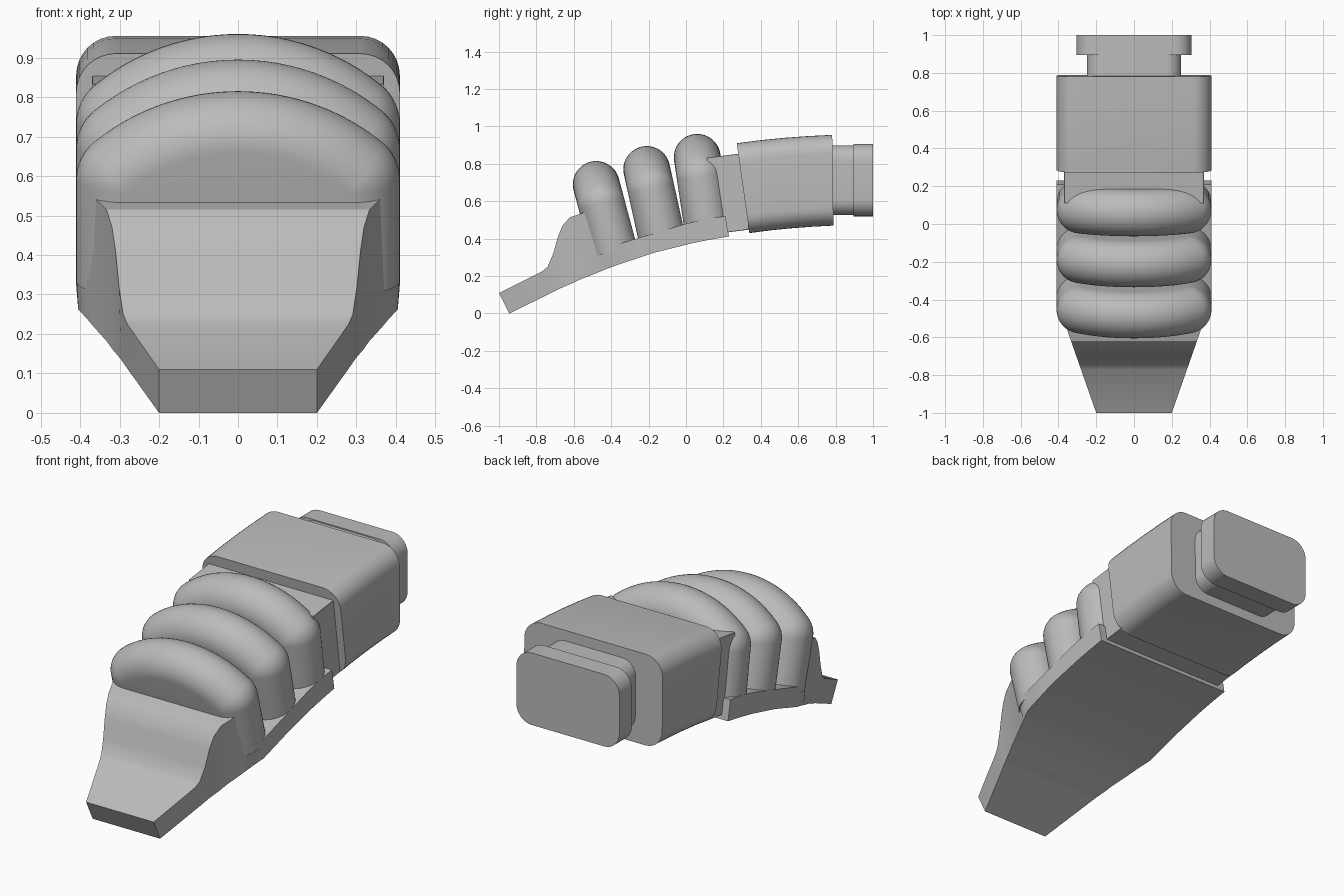
import bpy
import bmesh
from math import sin, cos, pi, radians, acos

cube = bpy.data.objects.get("Cube")
if cube:
    bpy.data.objects.remove(cube, do_unlink=True)

grey = bpy.data.materials.new("plain grey")
grey.use_nodes = True
colour = (0.5, 0.5, 0.5, 1)
grey.diffuse_color = colour
grey.node_tree.nodes["Principled BSDF"].inputs["Base Color"].default_value = colour


def loft(name, rings, angle=30):
    """Skin closed cross-sections in order and cap both ends."""
    bm = bmesh.new()
    loops = [[bm.verts.new(p) for p in ring] for ring in rings]
    n = len(loops[0])
    for a, b in zip(loops, loops[1:]):
        for i in range(n):
            j = (i + 1) % n
            bm.faces.new((a[i], a[j], b[j], b[i]))
    bm.faces.new(loops[0])
    bm.faces.new(loops[-1])
    bmesh.ops.recalc_face_normals(bm, faces=bm.faces)
    mesh = bpy.data.meshes.new(name)
    bm.to_mesh(mesh)
    bm.free()
    mesh.materials.append(grey)
    obj = bpy.data.objects.new(name, mesh)
    bpy.context.collection.objects.link(obj)
    bpy.ops.object.select_all(action='DESELECT')
    obj.select_set(True)
    bpy.context.view_layer.objects.active = obj
    bpy.ops.object.shade_smooth_by_angle(angle=radians(angle))
    return obj


def rounded_section(y, z, half_w, half_h, radius, tilt=0, steps=8):
    """Rounded rectangle facing along y, leaned forward by tilt degrees."""
    t = radians(tilt)
    ring = []
    for corner, (sx, sz) in enumerate(((1, 1), (-1, 1), (-1, -1), (1, -1))):
        for k in range(steps + 1):
            a = (corner + k / steps) * pi / 2
            x = sx * (half_w - radius) + radius * cos(a)
            h = sz * (half_h - radius) + radius * sin(a)
            ring.append((x, y - h * sin(t), z + h * cos(t)))
    return ring


# Sole with the raised toe wedge: top and bottom stations from toe to heel
stations = [
    (-1, .11, -.945, 0), (-.77, .225, -.72, .11), (-.74, .25, -.70, .12),
    (-.71, .32, -.67, .135), (-.685, .41, -.64, .148), (-.66, .47, -.61, .16),
    (-.62, .515, -.57, .18), (-.52, .548, -.48, .215), (-.45, .345, -.42, .24),
    (-.4, .36, -.36, .262), (-.2, .42, -.17, .325), (0, .48, .03, .375),
    (.1, .505, .13, .395), (.21, .52, .23, .412)]
rings = []
for yt, zt, yb, zb in stations:
    wt = min(.41, .2 + .35 * (yt + 1))
    wb = min(.41, .2 + .35 * (yb + .945))
    rings.append([(-wt, yt, zt), (wt, yt, zt), (wb, yb, zb), (-wb, yb, zb)])
loft("sole_and_toe_wedge", rings)


# Three round-edged arches standing across the sole
def arch(name, y, z, tilt, depth, r=.125, core=.285, bend=.445):
    t = radians(tilt)
    half = pi / 2 - acos(core / bend)
    drop = bend * (1 - cos(half))
    rings = []
    for s in range(25):
        a = -pi / 2 + pi * s / 24
        d, v = max(r * cos(a), .0005), r * sin(a)
        side = []
        for k in range(13):
            b = half * k / 12
            side.append(((bend + d) * sin(b), (bend + d) * cos(b) - bend))
        for k in range(1, 9):
            b = half + (pi / 2 - half) * k / 8
            side.append((core + d * sin(b), d * cos(b) - drop))
        side.append((core + d, -depth))
        outline = [(-x, h) for x, h in reversed(side[1:])] + side
        rings.append([(x, y + v * cos(t) - h * sin(t), z + v * sin(t) + h * cos(t))
                      for x, h in outline])
    return loft(name, rings)


arch("front_arch", -.48, .69, 15, .37)
arch("middle_arch", -.21, .77, 12.5, .36)
arch("rear_arch", .06, .835, 8.5, .40)

# Square neck joining the arches to the main block
loft("front_neck", [rounded_section(y, z, .37, .205, .002, tilt, 1)
                    for y, z, tilt in ((.14, .63, 8), (.34, .655, 7))])

# Slightly bowed main block
loft("main_block", [rounded_section(y, z, .41, .2425, .1, tilt)
                    for y, z, tilt in ((.305, .67, 8), (.42, .685, 6), (.54, .697, 4),
                                       (.66, .706, 2.5), (.785, .7125, .8))])

# Rear neck and end flange
loft("rear_neck", [rounded_section(y, .7125, .25, .187, .08) for y in (.77, .91)])
loft("end_flange", [rounded_section(y, .7125, .305, .193, .09) for y in (.895, 1)])
